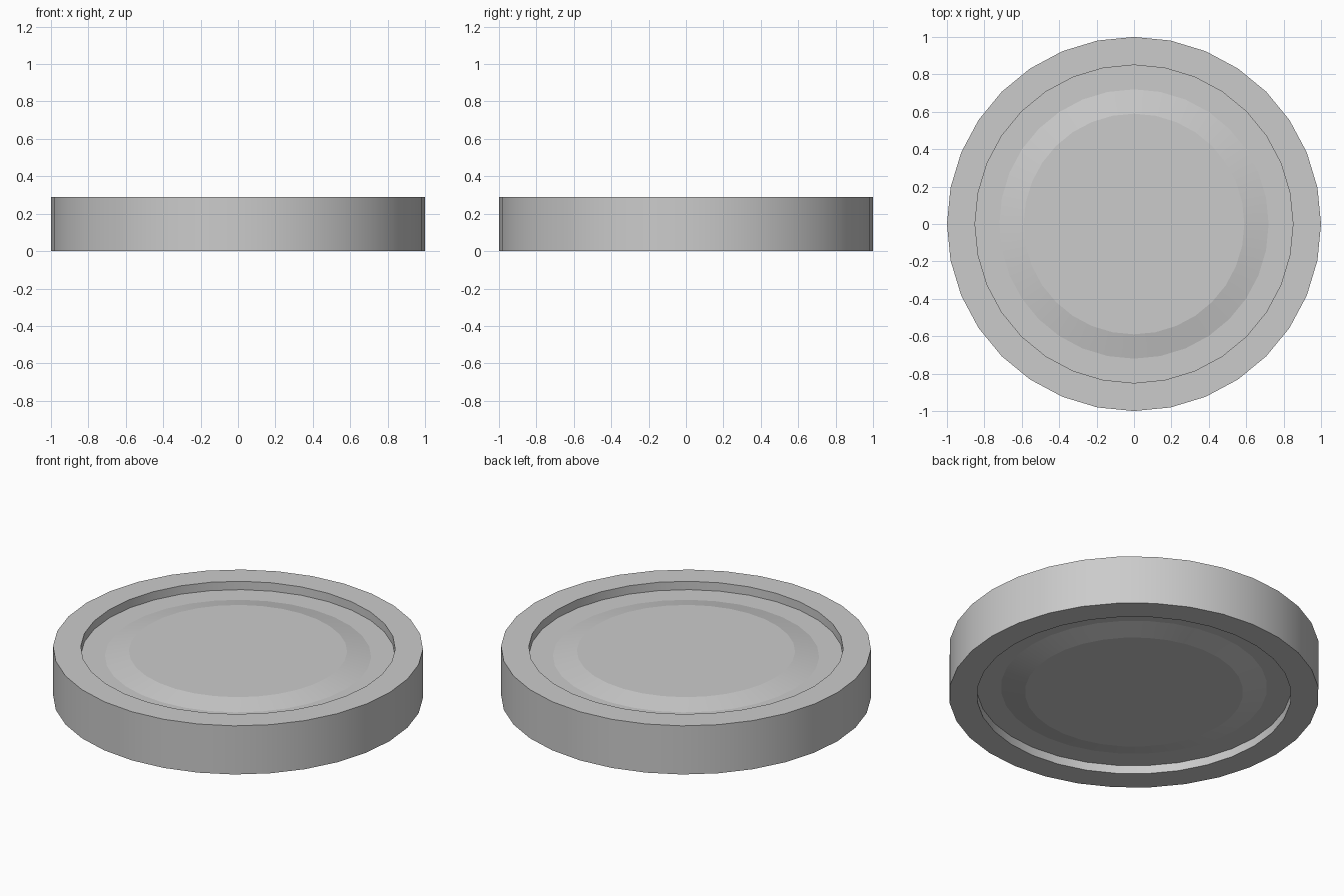
import bpy, bmesh, math

if "Cube" in bpy.data.objects:
    bpy.data.objects.remove(bpy.data.objects["Cube"])

SIDES = 32
HEIGHT = 0.29

# Upper half profile (radius, z): raised centre, sloped ring, recess, rim
upper = [(0.59, 0.27), (0.72, 0.24), (0.85, 0.24), (0.85, HEIGHT), (1.0, HEIGHT)]
# The underside mirrors the top
profile = upper + [(r, HEIGHT - z) for r, z in reversed(upper)]

bm = bmesh.new()
rings = []
for r, z in profile:
    rings.append([bm.verts.new((r * math.cos(2 * math.pi * i / SIDES),
                                r * math.sin(2 * math.pi * i / SIDES), z))
                  for i in range(SIDES)])

# Bands between neighbouring rings
for a, b in zip(rings, rings[1:]):
    for i in range(SIDES):
        j = (i + 1) % SIDES
        bm.faces.new((a[i], b[i], b[j], a[j]))

# Flat centre discs
bm.faces.new(rings[0])
bm.faces.new(rings[-1][::-1])
bmesh.ops.recalc_face_normals(bm, faces=bm.faces)

mesh = bpy.data.meshes.new("round_lid")
bm.to_mesh(mesh)
bm.free()
lid = bpy.data.objects.new("round_lid", mesh)
bpy.context.collection.objects.link(lid)

# Smooth around the circle, crisp between bands
bpy.context.view_layer.objects.active = lid
lid.select_set(True)
bpy.ops.object.shade_smooth_by_angle(angle=math.radians(12))
